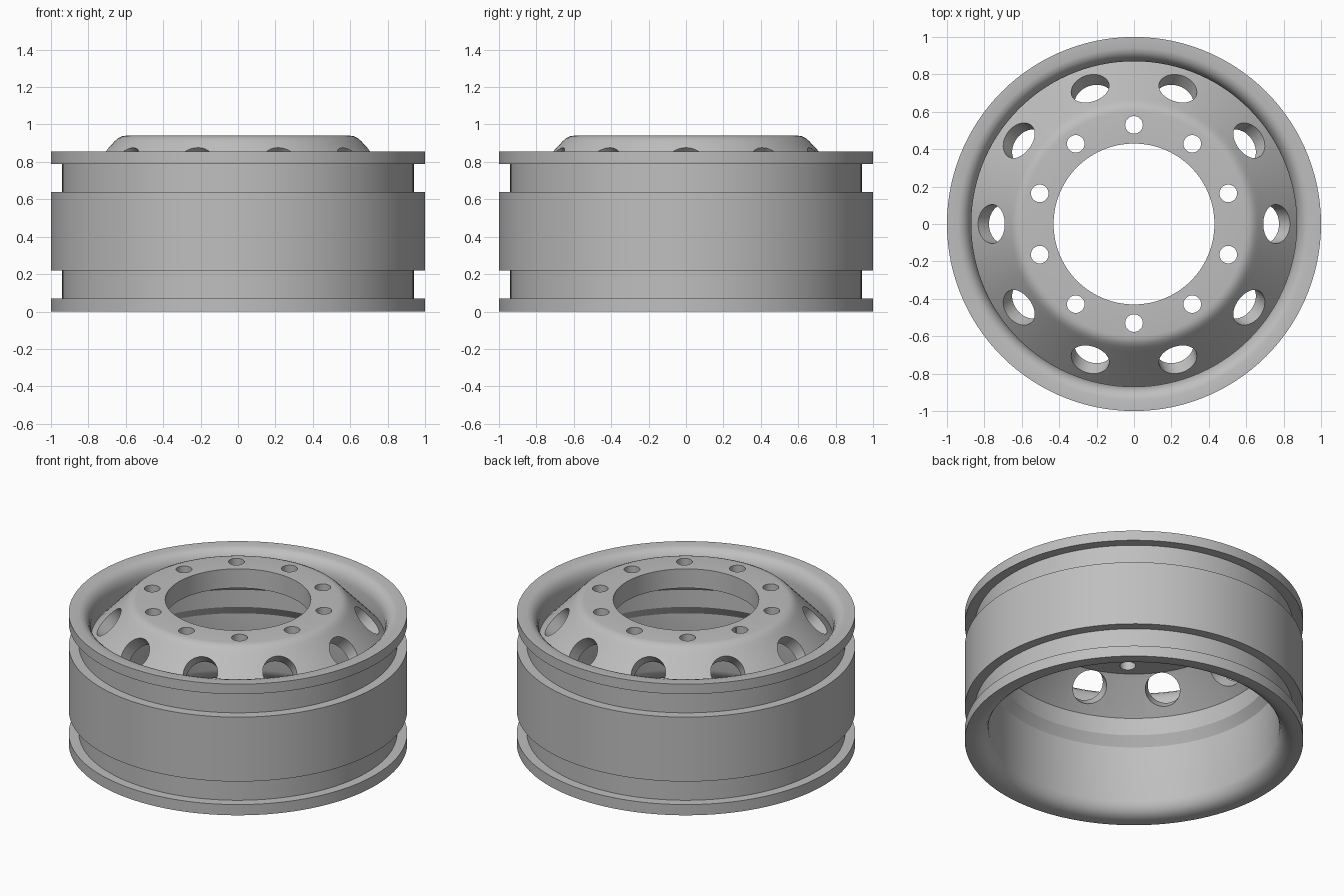
import bpy
import bmesh
from math import cos, sin, tau, radians
from mathutils import Matrix, Vector

cube = bpy.data.objects.get("Cube")
if cube:
    bpy.data.objects.remove(cube)

SEGMENTS = 120
BOLT_COUNT = HAND_HOLE_COUNT = 10

# Bare grey metal
metal = bpy.data.materials.new("grey_metal")
metal.use_nodes = True
grey = (0.52, 0.52, 0.52, 1)
metal.diffuse_color = grey
metal.node_tree.nodes["Principled BSDF"].inputs["Base Color"].default_value = grey


def add_object(name, bm):
    bmesh.ops.recalc_face_normals(bm, faces=bm.faces)
    mesh = bpy.data.meshes.new(name)
    bm.to_mesh(mesh)
    bm.free()
    mesh.materials.append(metal)
    obj = bpy.data.objects.new(name, mesh)
    bpy.context.collection.objects.link(obj)
    return obj


def lathe(name, profile):
    """Revolve a closed (radius, height) profile around z."""
    bm = bmesh.new()
    rings = []
    for i in range(SEGMENTS):
        a = tau * i / SEGMENTS
        rings.append([bm.verts.new((r * cos(a), r * sin(a), z)) for r, z in profile])
    n = len(profile)
    for i, ring in enumerate(rings):
        following = rings[(i + 1) % SEGMENTS]
        for j in range(n):
            k = (j + 1) % n
            bm.faces.new((ring[j], following[j], following[k], ring[k]))
    return add_object(name, bm)


def cut_hole_ring(target, count, start, radius, center, tilt, depth):
    """Cut a ring of round holes, each tilted outwards from vertical."""
    bm = bmesh.new()
    for i in range(count):
        place = (Matrix.Rotation(start + tau * i / count, 4, "Z")
                 @ Matrix.Translation(Vector((center[0], 0, center[1])))
                 @ Matrix.Rotation(tilt, 4, "Y"))
        bmesh.ops.create_cone(bm, cap_ends=True, segments=40, radius1=radius,
                              radius2=radius, depth=depth, matrix=place)
    cutter = add_object("hole_cutter", bm)
    cutter.hide_render = True
    mod = target.modifiers.new("holes", "BOOLEAN")
    mod.operation = "DIFFERENCE"
    mod.solver = "EXACT"
    mod.object = cutter
    bpy.context.view_layer.objects.active = target
    bpy.ops.object.modifier_apply(modifier=mod.name)
    bpy.data.objects.remove(cutter)


# Rim barrel: flanges, tyre grooves, rounded lips and the inner step
rim = lathe("rim", [
    (0.95, 0), (1, 0), (1, 0.07), (0.94, 0.07), (0.94, 0.22), (1, 0.22),
    (1, 0.64), (0.94, 0.64), (0.94, 0.79), (1, 0.79), (1, 0.855),
    (0.94, 0.855), (0.915, 0.848), (0.893, 0.829), (0.878, 0.803), (0.87, 0.77),
    (0.87, 0.67), (0.82, 0.65), (0.82, 0.51), (0.86, 0.45), (0.86, 0.085),
    (0.868, 0.058), (0.884, 0.031), (0.912, 0.009),
])

# Disc: flat hub face, rounded shoulder and sloping skirt
disc = lathe("disc", [
    (0.43, 0.815), (0.43, 0.94), (0.60, 0.94), (0.62, 0.937), (0.64, 0.928),
    (0.66, 0.91), (0.68, 0.888), (0.90, 0.655), (0.85, 0.595), (0.64, 0.803),
    (0.625, 0.815),
])

# Bolt holes go straight down, hand holes sit square to the skirt
cut_hole_ring(disc, BOLT_COUNT, tau / 4, 0.047, (0.53, 0.88), 0, 0.3)
cut_hole_ring(disc, HAND_HOLE_COUNT, 0, 0.104, (0.705, 0.745), radians(46), 0.23)

# Smooth shading with crisp machined edges
bpy.ops.object.select_all(action="DESELECT")
for obj in (rim, disc):
    obj.select_set(True)
bpy.context.view_layer.objects.active = disc
bpy.ops.object.shade_smooth_by_angle(angle=radians(30))
